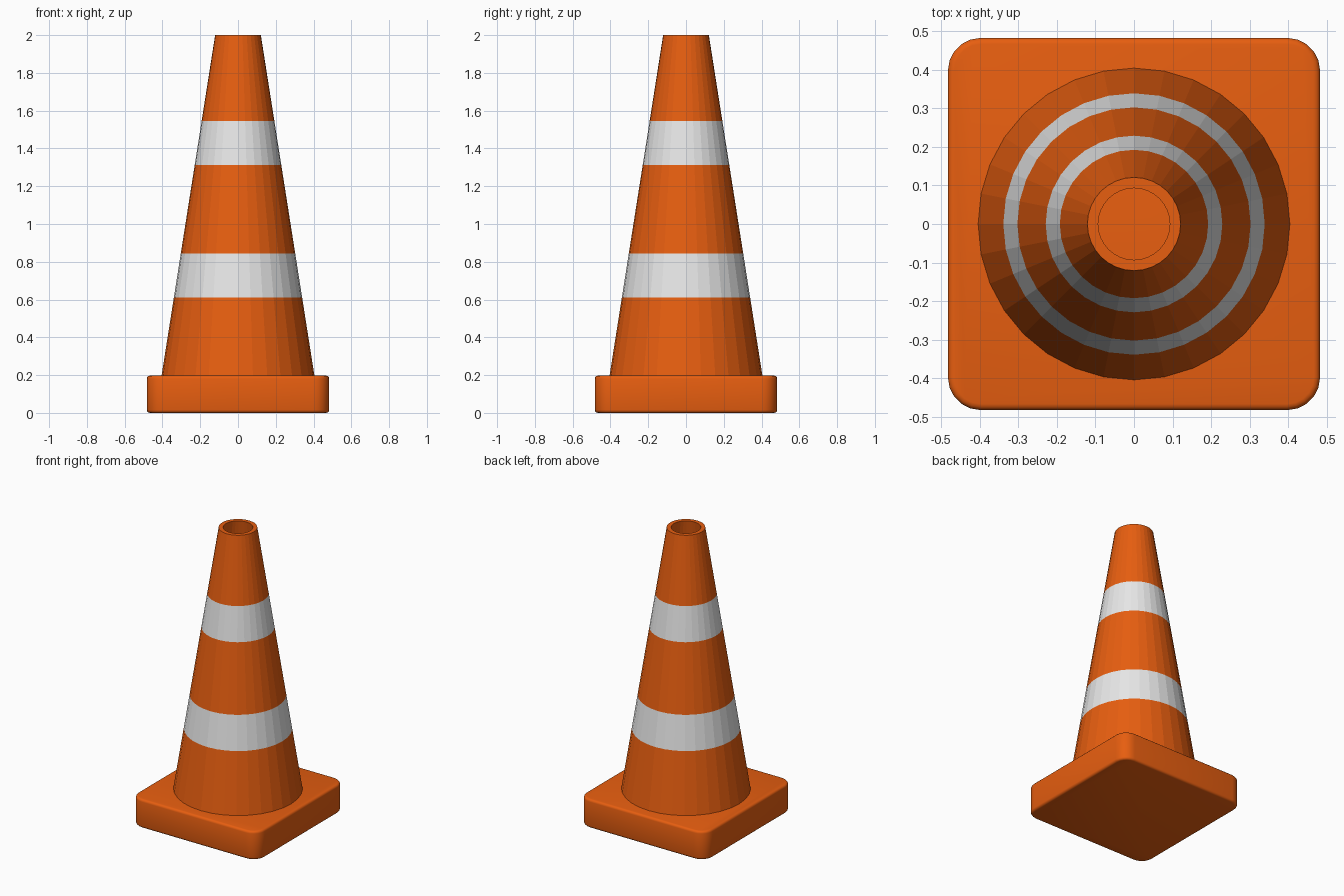
import bpy, bmesh, math

if "Cube" in bpy.data.objects:
    bpy.data.objects.remove(bpy.data.objects["Cube"])


def material(name, color):
    m = bpy.data.materials.new(name)
    m.diffuse_color = (*color, 1.0)
    m.use_nodes = True
    m.node_tree.nodes["Principled BSDF"].inputs["Base Color"].default_value = m.diffuse_color
    return m


orange = material("safety_orange", (0.8, 0.112, 0.005))
white = material("reflective_white", (0.8, 0.8, 0.8))


def make_object(name, bm, mats):
    me = bpy.data.meshes.new(name)
    bmesh.ops.recalc_face_normals(bm, faces=bm.faces)
    bm.to_mesh(me)
    bm.free()
    ob = bpy.data.objects.new(name, me)
    bpy.context.collection.objects.link(ob)
    for m in mats:
        me.materials.append(m)
    return ob


# Square base with rounded corners and softened rims
HALF, HEIGHT = 0.483, 0.197
bm = bmesh.new()
bmesh.ops.create_cube(bm, size=1.0)
for v in bm.verts:
    v.co = (v.co.x * 2 * HALF, v.co.y * 2 * HALF, (v.co.z + 0.5) * HEIGHT)
upright = [e for e in bm.edges if abs(e.verts[0].co.z - e.verts[1].co.z) > 0.1]
bmesh.ops.bevel(bm, geom=upright, offset=0.085, segments=5, profile=0.5, affect='EDGES')
rims = [e for e in bm.edges if abs(e.verts[0].co.z - e.verts[1].co.z) < 0.001]
bmesh.ops.bevel(bm, geom=rims, offset=0.016, segments=3, profile=0.5, affect='EDGES')
base = make_object("base", bm, [orange])
bpy.context.view_layer.objects.active = base
base.select_set(True)
bpy.ops.object.shade_smooth_by_angle(angle=math.radians(35))

# Hollow cone: outer wall cut at the stripe heights, flat rim, inner wall
SIDES = 32
STRIPES = [(0.612, 0.845), (1.312, 1.545)]
Z0, Z1, R0, R1, WALL = 0.195, 2.0, 0.405, 0.121, 0.028


def radius(z):
    return R0 + (R1 - R0) * (z - Z0) / (Z1 - Z0)


heights = [Z0] + [z for s in STRIPES for z in s] + [Z1]
profile = [(radius(z), z) for z in heights]
outer_bands = len(profile) - 1
profile += [(R1 - WALL, Z1), (R0 - WALL, Z0)]

bm = bmesh.new()
rings = [[bm.verts.new((r * math.cos(2 * math.pi * i / SIDES),
                        r * math.sin(2 * math.pi * i / SIDES), z))
          for i in range(SIDES)] for r, z in profile]
for k in range(len(rings)):
    a, b = rings[k], rings[(k + 1) % len(rings)]
    for i in range(SIDES):
        j = (i + 1) % SIDES
        f = bm.faces.new((a[i], a[j], b[j], b[i]))
        # every second outer band is a white stripe
        f.material_index = 1 if k < outer_bands and k % 2 == 1 else 0
make_object("cone", bm, [orange, white])
